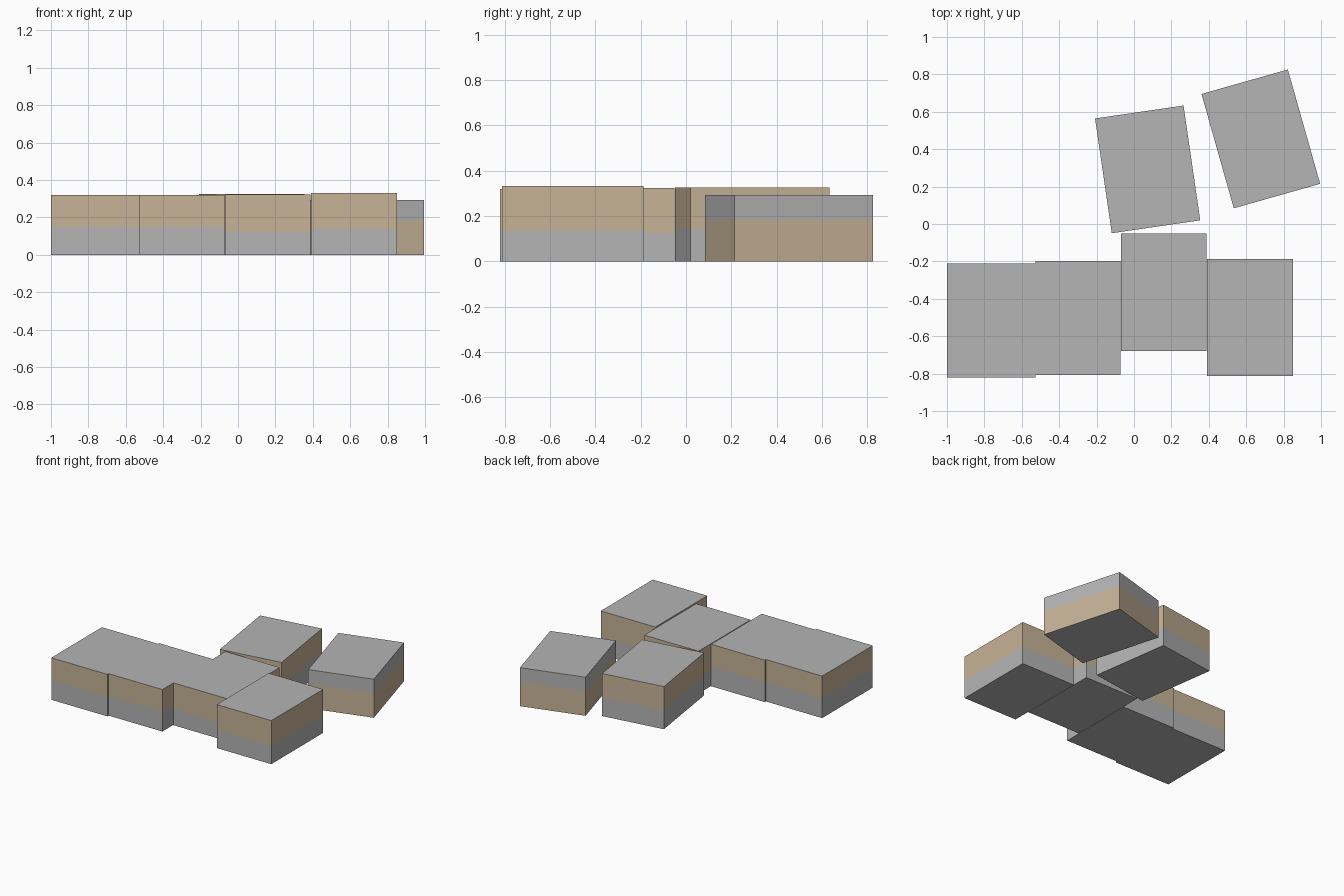
import bpy, bmesh, math
from mathutils import Vector, Matrix

if "Cube" in bpy.data.objects:
    bpy.data.objects.remove(bpy.data.objects["Cube"])


def material(name, rgb):
    m = bpy.data.materials.new(name)
    m.diffuse_color = (*rgb, 1)
    m.use_nodes = True
    m.node_tree.nodes["Principled BSDF"].inputs["Base Color"].default_value = m.diffuse_color
    return m


grey = material("grey", (0.46, 0.46, 0.46))
tan = material("tan", (0.57, 0.45, 0.31))


def carton(name, centre, size, split, angle=0, tan_on_top=True):
    """Closed box with a two-colour band on its sides and grey top and bottom."""
    w, d, h = size
    bm = bmesh.new()
    bmesh.ops.create_cube(bm, size=1, matrix=Matrix.Translation((0, 0, h / 2)) @ Matrix.Diagonal((w, d, h, 1)))
    # cut the sides where the colour changes
    bmesh.ops.bisect_plane(bm, geom=bm.verts[:] + bm.edges[:] + bm.faces[:],
                           plane_co=Vector((0, 0, split)), plane_no=Vector((0, 0, 1)))
    bm.normal_update()
    for f in bm.faces:
        side = abs(f.normal.z) < 0.5
        above = f.calc_center_median().z > split
        f.material_index = 1 if side and above == tan_on_top else 0
    me = bpy.data.meshes.new(name)
    bm.to_mesh(me)
    bm.free()
    me.materials.append(grey)
    me.materials.append(tan)
    ob = bpy.data.objects.new(name, me)
    ob.location = (*centre, 0)
    ob.rotation_euler.z = math.radians(angle)
    bpy.context.collection.objects.link(ob)


# row of four cartons
carton("row_box_1", (-0.7635, -0.517), (0.473, 0.610, 0.320), 0.15)
carton("row_box_2", (-0.300, -0.503), (0.454, 0.608, 0.320), 0.15)
carton("row_box_3", (0.159, -0.365), (0.458, 0.627, 0.323), 0.125)
carton("row_box_4", (0.620, -0.500), (0.460, 0.626, 0.332), 0.137)
# two turned cartons behind, the right one upside down
carton("turned_box", (0.073, 0.292), (0.478, 0.620, 0.325), 0.145, 8.3)
carton("inverted_box", (0.678, 0.455), (0.480, 0.635, 0.294), 0.185, 15.8, False)
